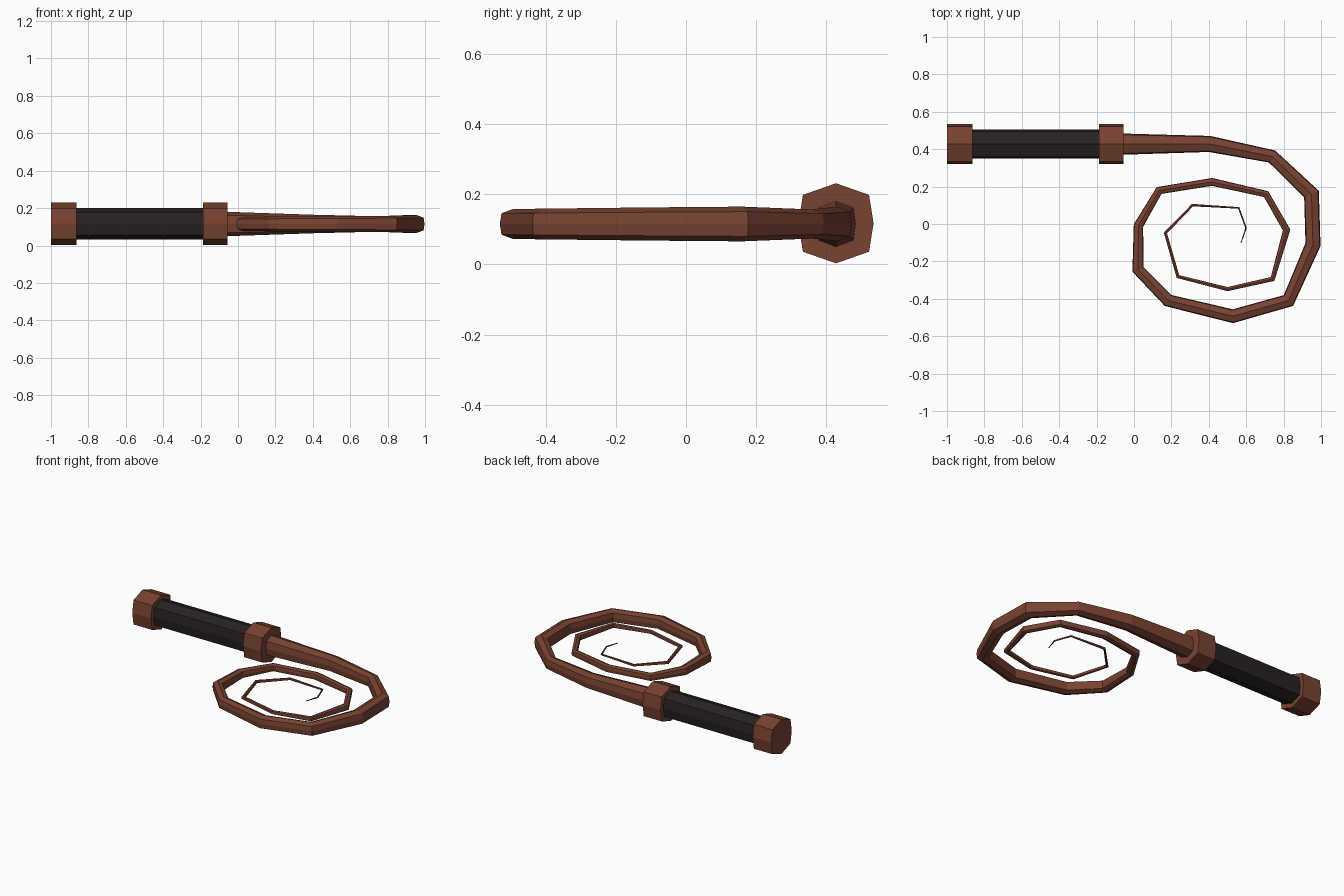
import bpy
from mathutils import Vector

if "Cube" in bpy.data.objects:
    bpy.data.objects.remove(bpy.data.objects["Cube"])


def material(name, color):
    m = bpy.data.materials.new(name)
    m.diffuse_color = color
    m.use_nodes = True
    m.node_tree.nodes["Principled BSDF"].inputs["Base Color"].default_value = m.diffuse_color
    return m


LEATHER = material("brown_leather", (0.19, 0.055, 0.032, 1))
DARK = material("dark_grip", (0.022, 0.016, 0.016, 1))

# Eight-sided section (across, up), ridge at top, slightly flattened sides
SECTION = [(0, 1), (.88, .71), (1, 0), (.88, -.71),
           (0, -1), (-.88, -.71), (-1, 0), (-.88, .71)]


def tube(name, path, mat):
    """Sweep the section along (x, y, z, half width, half height) stations."""
    pts = [Vector(p[:3]) for p in path]
    n = len(SECTION)
    verts, faces = [], []
    for i, p in enumerate(path):
        before = (pts[i] - pts[max(i - 1, 0)]).normalized()
        after = (pts[min(i + 1, len(pts) - 1)] - pts[i]).normalized()
        t = (before + after).normalized()
        side = Vector((t.y, -t.x, 0)).normalized()
        for a, b in SECTION:
            verts.append(pts[i] + side * a * p[3] + Vector((0, 0, b * p[4])))
    for i in range(len(path) - 1):
        for k in range(n):
            a, b = i * n + k, i * n + (k + 1) % n
            faces.append((a, a + n, b + n, b))
    faces.append(tuple(range(n)))
    faces.append(tuple(reversed(range(len(verts) - n, len(verts)))))
    mesh = bpy.data.meshes.new(name)
    mesh.from_pydata(verts, [], faces)
    mesh.update()
    mesh.materials.append(mat)
    ob = bpy.data.objects.new(name, mesh)
    bpy.context.collection.objects.link(ob)
    return ob


# Straight handle parts along x
HY, HZ = 0.427, 0.117
for name, x0, x1, w, h, mat in [
    ("pommel", -1.0, -0.863, 0.107, 0.114, LEATHER),
    ("grip", -0.87, -0.18, 0.078, 0.084, DARK),
    ("collar", -0.187, -0.055, 0.107, 0.114, LEATHER),
]:
    tube(name, [(x0, HY, HZ, w, h), (x1, HY, HZ, w, h)], mat)

# Coiled lash: x, y, half width, tapering to the tip
LASH = [
    (-.07, .427, .057), (.404, .428, .043), (.738, .361, .036),
    (.949, .160, .043), (.957, -.110, .041), (.826, -.409, .038),
    (.529, -.493, .037), (.182, -.409, .034), (.021, -.243, .032),
    (.024, -.008, .026), (.134, .179, .022), (.417, .225, .021),
    (.706, .160, .019), (.816, -.032, .020), (.741, -.294, .014),
    (.500, -.348, .011), (.235, -.281, .010), (.168, -.048, .009),
    (.313, .101, .007), (.560, .086, .005), (.599, -.021, .004),
    (.572, -.102, .002),
]
tube("lash", [(x, y, 0.115, w, w * 1.15) for x, y, w in LASH], LEATHER)
